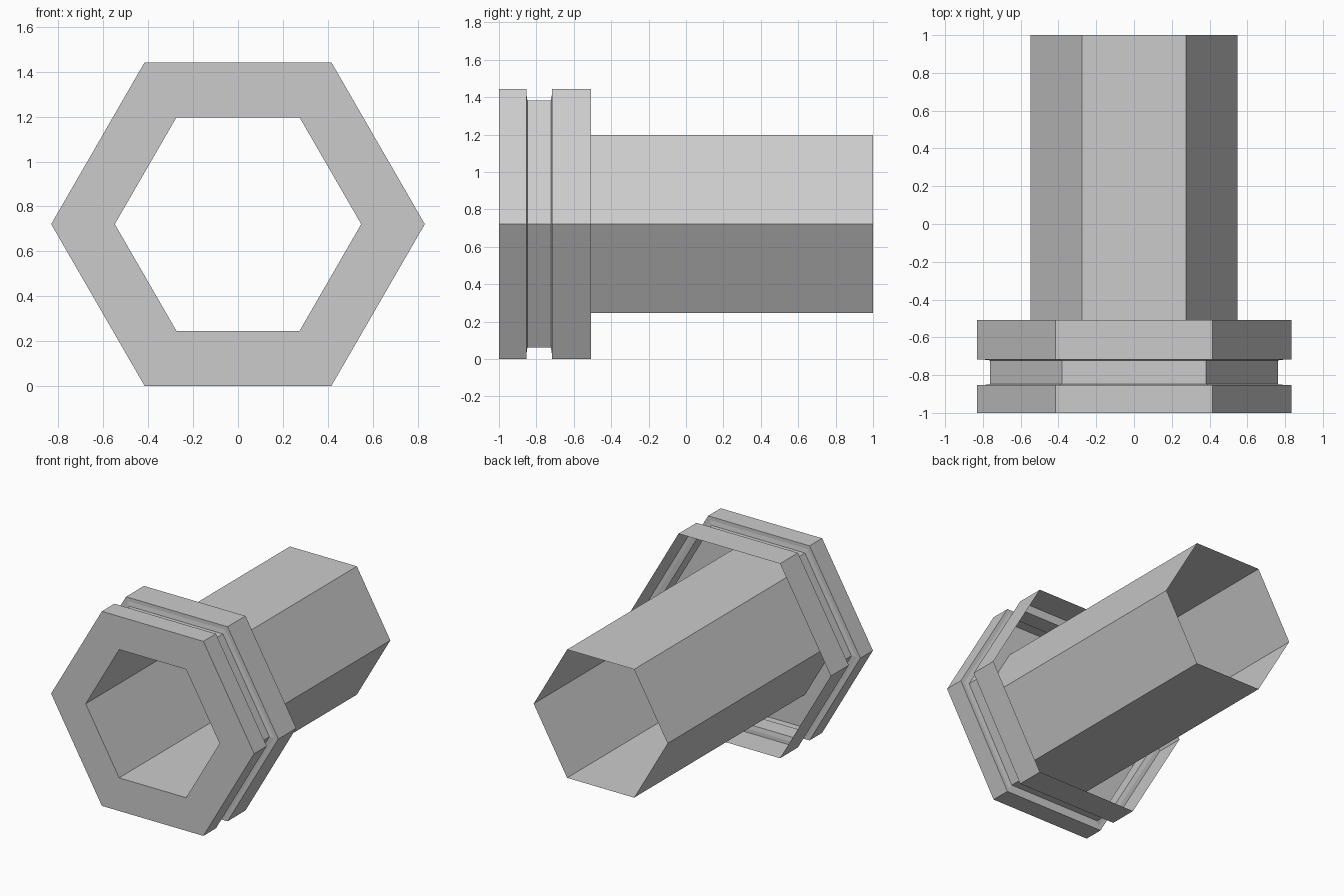
import bpy
import bmesh
from math import cos, sin, pi

if "Cube" in bpy.data.objects:
    bpy.data.objects.remove(bpy.data.objects["Cube"])

SIDES = 6
CENTRE_Z = 0.721

# Open shell profile as (corner radius, y): tube back end -> front rim -> collar
PROFILE = [
    (0.549, 1.0), (0.549, -1.0),                      # hexagonal tube
    (0.8325, -1.0), (0.8325, -0.853),                 # front face and front band
    (0.80, -0.853), (0.763, -0.848),                  # groove, front wall
    (0.763, -0.722), (0.80, -0.717),                  # groove floor and back wall
    (0.8325, -0.717), (0.8325, -0.507),               # rear band, open at the back
]


def hex_ring(bm, radius, y):
    return [bm.verts.new((radius * cos(2 * pi * i / SIDES), y,
                          CENTRE_Z + radius * sin(2 * pi * i / SIDES)))
            for i in range(SIDES)]


def hex_shell(name, profile):
    bm = bmesh.new()
    rings = [hex_ring(bm, r, y) for r, y in profile]
    for a, b in zip(rings, rings[1:]):
        for i in range(SIDES):
            j = (i + 1) % SIDES
            bm.faces.new((a[i], a[j], b[j], b[i]))
    mesh = bpy.data.meshes.new(name)
    bm.to_mesh(mesh)
    bm.free()
    obj = bpy.data.objects.new(name, mesh)
    bpy.context.collection.objects.link(obj)
    return obj


# Tube and grooved collar, joined at the front rim
hex_shell("flanged_hex_tube", PROFILE)
